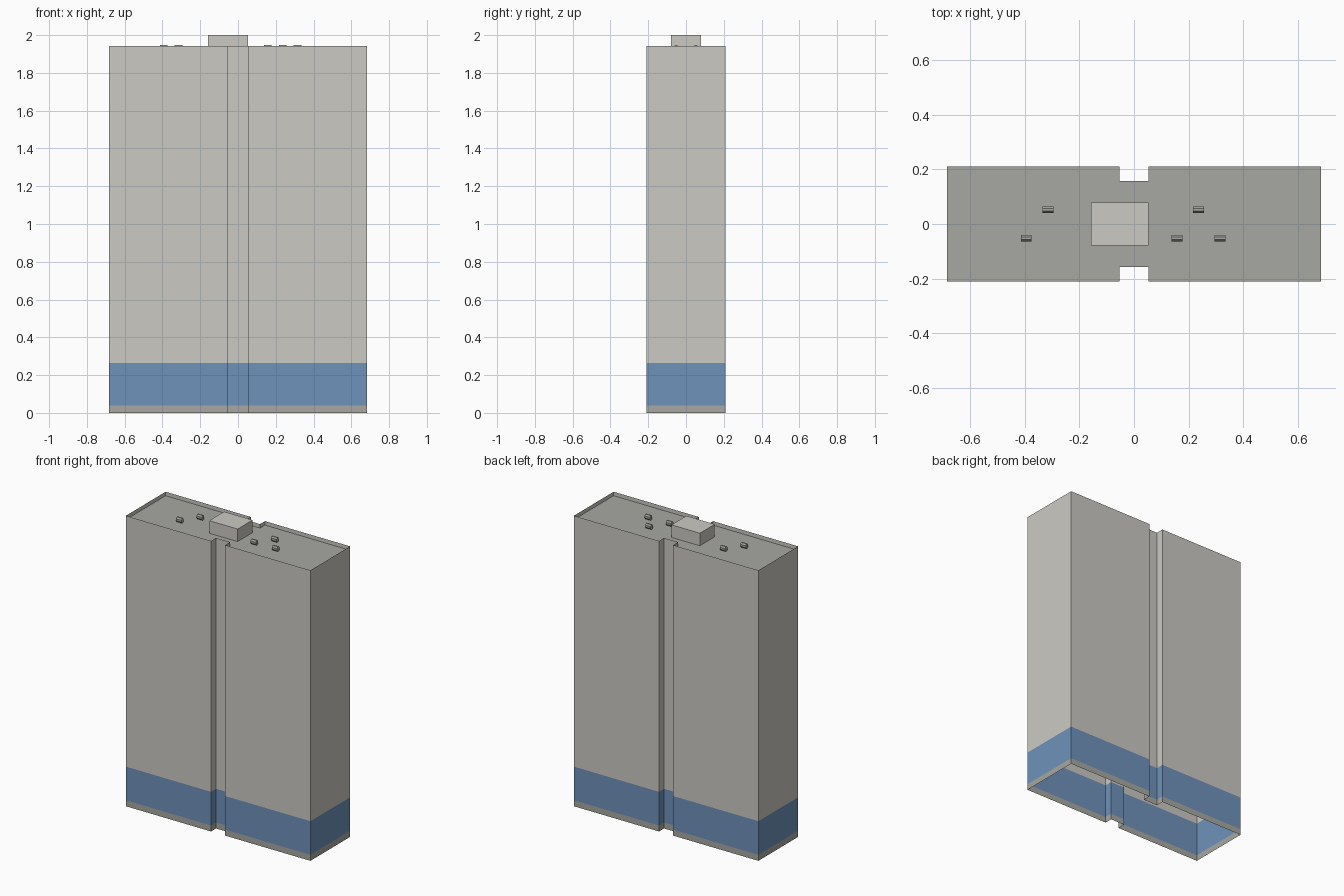
import bpy, bmesh, math
from mathutils import Matrix

if "Cube" in bpy.data.objects:
    bpy.data.objects.remove(bpy.data.objects["Cube"])

U = 0.0525                      # plan module
W, D, N = 13 * U, 4 * U, U      # half width, half depth, half notch width
ND = 3 * U                      # half depth at the notches
TOP, ROOF = 1.9425, 1.916


def material(name, rgb):
    m = bpy.data.materials.new(name)
    m.diffuse_color = (*rgb, 1)
    m.use_nodes = True
    m.node_tree.nodes["Principled BSDF"].inputs["Base Color"].default_value = m.diffuse_color
    return m


concrete = material("concrete", (0.60, 0.59, 0.55))
dark = material("dark_concrete", (0.39, 0.39, 0.36))
blue = material("blue_paint", (0.16, 0.29, 0.50))

# H-shaped plan, counter-clockwise
half = [(-W, -D), (-N, -D), (-N, -ND), (N, -ND), (N, -D), (W, -D)]
plan = half + [(-x, -y) for x, y in half]


def finish(name, bm, mat):
    me = bpy.data.meshes.new(name)
    bm.to_mesh(me)
    bm.free()
    me.materials.append(mat)
    ob = bpy.data.objects.new(name, me)
    bpy.context.collection.objects.link(ob)
    return ob


def wall_band(name, z0, z1, mat):
    bm = bmesh.new()
    lo = [bm.verts.new((x, y, z0)) for x, y in plan]
    hi = [bm.verts.new((x, y, z1)) for x, y in plan]
    for i in range(len(plan)):
        j = (i + 1) % len(plan)
        bm.faces.new((lo[i], lo[j], hi[j], hi[i]))
    finish(name, bm, mat)


# Open shell walls in three colour bands; the top rises past the roof as a parapet
wall_band("plinth_wall", 0, 0.04, dark)
wall_band("lower_wall", 0.04, 0.265, blue)
wall_band("upper_wall", 0.265, TOP, concrete)

# Recessed roof
bm = bmesh.new()
bm.faces.new([bm.verts.new((x, y, ROOF)) for x, y in plan])
finish("roof", bm, dark)

# Rooftop machine room
bm = bmesh.new()
bmesh.ops.create_cube(bm, size=1, matrix=Matrix.Translation((-U, 0, (2 + ROOF) / 2))
                      @ Matrix.Diagonal((4 * U, 3 * U, 2 - ROOF, 1)))
finish("machine_room", bm, concrete)

# Small eight-sided roof vents lying along x
vents = [(-7.5, -1), (-6, 1), (3, -1), (4.5, 1), (6, -1)]
for i, (x, y) in enumerate(vents):
    bm = bmesh.new()
    r = 0.012 / math.cos(math.pi / 8)
    bmesh.ops.create_cone(
        bm, cap_ends=True, segments=8, radius1=r, radius2=r, depth=0.04,
        matrix=Matrix.Translation((x * U, y * U, 1.932))
        @ Matrix.Diagonal((1, 1, 1.35, 1))
        @ Matrix.Rotation(math.pi / 2, 4, 'Y') @ Matrix.Rotation(math.pi / 8, 4, 'Z'))
    finish(f"roof_vent_{i + 1}", bm, dark)
